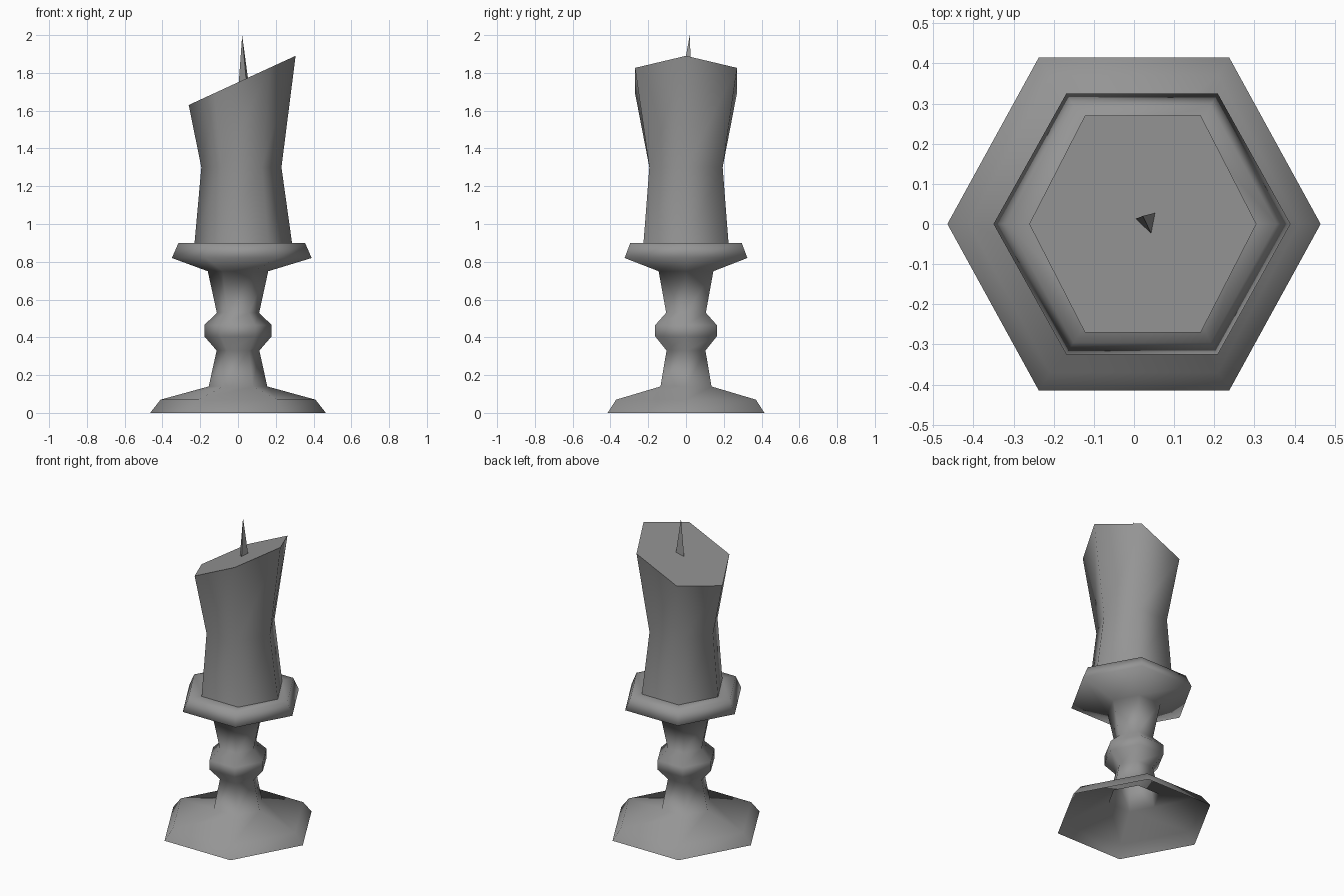
import bpy
import bmesh

cube = bpy.data.objects.get("Cube")
if cube:
    bpy.data.objects.remove(cube, do_unlink=True)

# One dull grey for every part
grey = bpy.data.materials.new("dull_grey")
grey.use_nodes = True
colour = (0.3, 0.3, 0.3, 1)
grey.diffuse_color = colour
grey.node_tree.nodes["Principled BSDF"].inputs["Base Color"].default_value = colour


def cut_height(x):
    """Height of the slanted candle top at x."""
    return 1.75 + 0.46 * x


def hexagon(bm, z, cx, rx, hy):
    """Six-sided ring with corners pointing left and right."""
    corners = [(1, 0), (0.51, 1), (-0.51, 1), (-1, 0), (-0.51, -1), (0.51, -1)]
    ring = []
    for sx, sy in corners:
        x = cx + sx * rx
        height = cut_height(x) if z is None else z
        ring.append(bm.verts.new((x, sy * hy, height)))
    return ring


def bridge(bm, low, high):
    n = len(low)
    for i in range(n):
        j = (i + 1) % n
        bm.faces.new((low[i], low[j], high[j], high[i]))


def finish(bm, name, smooth=True):
    for face in bm.faces:
        face.smooth = smooth
    mesh = bpy.data.meshes.new(name)
    bm.to_mesh(mesh)
    bm.free()
    mesh.materials.append(grey)
    obj = bpy.data.objects.new(name, mesh)
    bpy.context.collection.objects.link(obj)
    return obj


def turned_part(name, profile, sharp_cap=False, cap=True):
    """Stack of hexagons: each row is height, centre x, half width, half depth."""
    bm = bmesh.new()
    rings = [hexagon(bm, *row) for row in profile]
    for low, high in zip(rings, rings[1:]):
        bridge(bm, low, high)
    if cap:
        top = bm.faces.new(rings[-1])
        if sharp_cap:
            for edge in top.edges:
                edge.smooth = False
    return finish(bm, name)


# Holder: hollow foot, stem with knob, drip plate
turned_part("candle_holder", [
    (0.0, 0, 0.465, 0.415),
    (0.07, 0, 0.41, 0.37),
    (0.14, 0, 0.155, 0.135),
    (0.33, 0, 0.113, 0.103),
    (0.405, 0, 0.178, 0.163),
    (0.465, 0, 0.178, 0.163),
    (0.53, 0, 0.112, 0.105),
    (0.75, 0, 0.16, 0.145),
    (0.82, 0.02, 0.37, 0.325),
    (0.9, 0.02, 0.335, 0.295),
    (0.9, 0.028, 0.255, 0.222),
])

# Candle: waisted, with a slanted flat top
turned_part("candle", [
    (0.9, 0.028, 0.258, 0.225),
    (1.3, 0.018, 0.212, 0.194),
    (None, 0.022, 0.283, 0.27),
], sharp_cap=True)

# Wick: thin three-sided spike
bm = bmesh.new()
base = [bm.verts.new((x, y, cut_height(x) - 0.005))
        for x, y in [(0.004, 0.013), (0.043, -0.024), (0.053, 0.028)]]
tip = bm.verts.new((0.022, 0.02, 2.0))
for i in range(3):
    bm.faces.new((base[i], base[(i + 1) % 3], tip))
bm.faces.new(base[::-1])
finish(bm, "wick", smooth=False)
